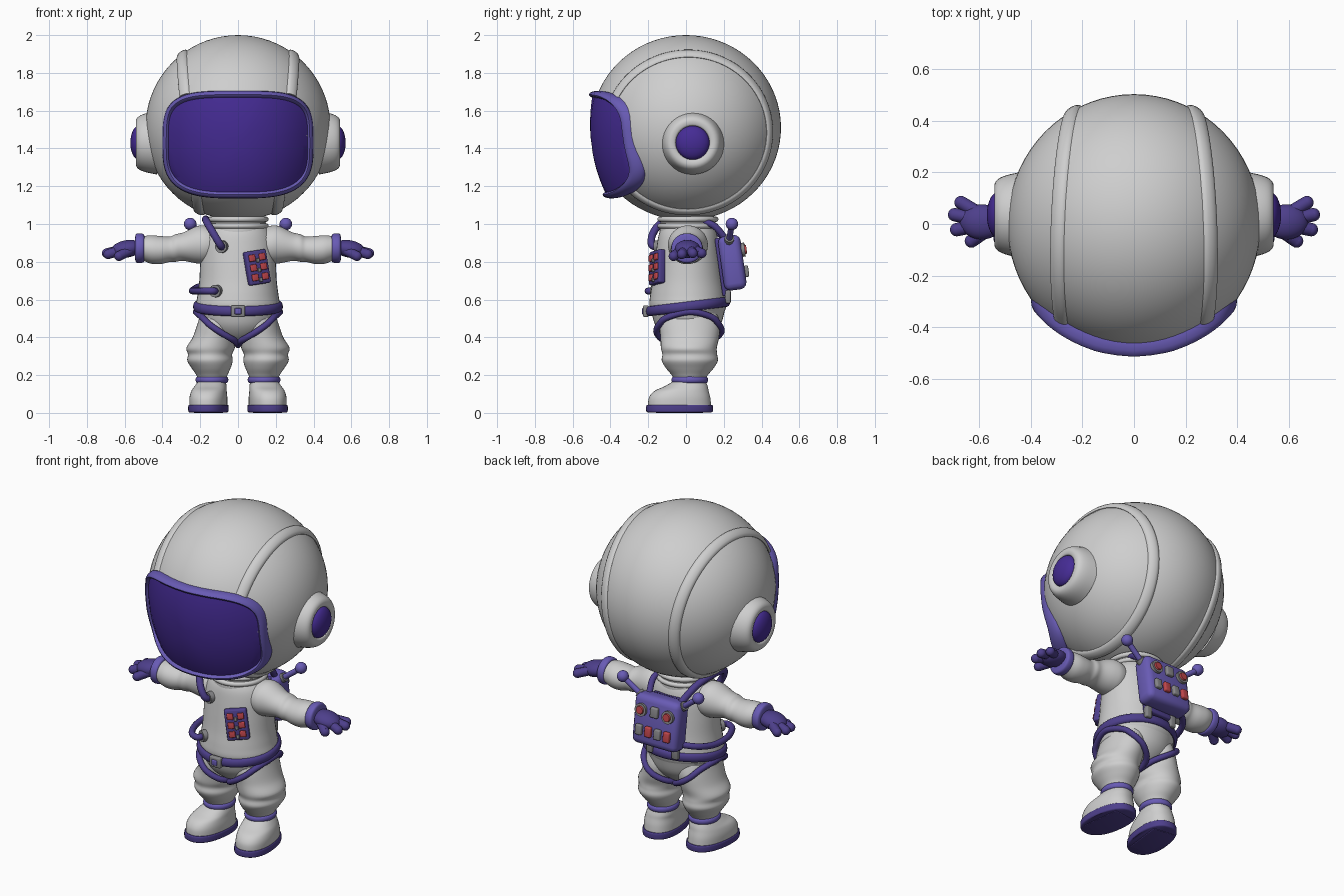
import bpy, bmesh, math
from mathutils import Vector, Matrix

if "Cube" in bpy.data.objects:
    bpy.data.objects.remove(bpy.data.objects["Cube"])

def material(name, r, g, b):
    m = bpy.data.materials.new(name)
    m.diffuse_color = (r, g, b, 1)
    m.use_nodes = True
    m.node_tree.nodes["Principled BSDF"].inputs["Base Color"].default_value = m.diffuse_color
    return m

WHITE = material("suit_white", .62, .62, .62)
VISOR = material("visor_violet", .06, .025, .30)
LIGHT = material("light_purple", .14, .105, .46)
DARK = material("dark_purple", .075, .05, .26)
RED = material("button_red", .52, .06, .07)
GREY = material("metal_grey", .24, .24, .25)
T, S = Matrix.Translation, lambda x, y, z: Matrix.Diagonal((x, y, z, 1))

def R(deg, axis):
    return Matrix.Rotation(math.radians(deg), 4, axis)

def finish(name, bm, mat, mirror=False, angle=40):
    bmesh.ops.recalc_face_normals(bm, faces=bm.faces[:])
    me = bpy.data.meshes.new(name)
    bm.to_mesh(me)
    bm.free()
    me.materials.append(mat)
    me.shade_smooth()
    me.set_sharp_from_angle(angle=math.radians(angle))
    ob = bpy.data.objects.new(name, me)
    bpy.context.collection.objects.link(ob)
    if mirror:
        ob.modifiers.new("mirror", 'MIRROR').use_mirror_merge = False
    return ob

def spline(pts, k=5, closed=False):
    """Catmull-Rom through tuples of any length."""
    n, out = len(pts), []
    for i in range(n if closed else n - 1):
        idx = [i - 1, i, i + 1, i + 2]
        idx = [j % n for j in idx] if closed else [min(max(j, 0), n - 1) for j in idx]
        quad = list(zip(*[pts[j] for j in idx]))
        for s in range(k):
            t = s / k
            out.append(tuple(.5 * (2 * b + (c - a) * t + (2 * a - 5 * b + 4 * c - d) * t * t
                       + (3 * b - a - 3 * c + d) * t ** 3) for a, b, c, d in quad))
    if not closed:
        out.append(tuple(pts[-1]))
    return out

def skin(bm, rings, closed=False):
    n, m = len(rings[0]), len(rings)
    for i in range(m if closed else m - 1):
        a, b = rings[i], rings[(i + 1) % m]
        for j in range(n):
            bm.faces.new((a[j], a[(j + 1) % n], b[(j + 1) % n], b[j]))
    if not closed:
        bm.faces.new(rings[0])
        bm.faces.new(rings[-1])

def power(v, p):
    return math.copysign(abs(v) ** (2 / p), v)

def loft(name, rows, mat, axis='Z', mirror=False, p=2, n=40, k=5):
    """Rows are (position on axis, centre 1, centre 2, radius 1, radius 2)."""
    bm, rings = bmesh.new(), []
    for h, c1, c2, r1, r2 in spline(rows, k):
        ring = []
        for j in range(n):
            a = math.tau * j / n
            u, v = c1 + r1 * power(math.cos(a), p), c2 + r2 * power(math.sin(a), p)
            ring.append(bm.verts.new((u, v, h) if axis == 'Z' else (h, u, v)))
        rings.append(ring)
    skin(bm, rings)
    return finish(name, bm, mat, mirror)

def tube(name, pts, ra, mat, rb=None, ref=(0, 0, 1), closed=False, mirror=False, k=6, balls=False, n=12):
    """Sweep an oval along a path: ra along ref, rb across it."""
    rb = rb or ra
    path = [Vector(q) for q in spline(pts, k, closed)]
    bm, rings, nrm, m = bmesh.new(), [], Vector(ref), len(path)
    for i, q in enumerate(path):
        t = (path[(i + 1) % m] - path[i - 1]) if closed else (path[min(i + 1, m - 1)] - path[max(i - 1, 0)])
        t.normalize()
        base = Vector(ref) if closed else nrm
        nrm = (base - t * base.dot(t)).normalized()
        side = t.cross(nrm)
        rings.append([bm.verts.new(q + nrm * ra * math.cos(a) + side * rb * math.sin(a))
                      for a in (math.tau * j / n for j in range(n))])
    skin(bm, rings, closed)
    if balls:
        for q in (path[0], path[-1]):
            bmesh.ops.create_uvsphere(bm, u_segments=16, v_segments=10, radius=ra, matrix=T(q))
    return finish(name, bm, mat, mirror)

def ball(name, loc, radii, mat, mirror=False, rot=Matrix(), seg=32):
    bm = bmesh.new()
    bmesh.ops.create_uvsphere(bm, u_segments=seg, v_segments=seg // 2, radius=1, matrix=T(loc) @ rot @ S(*radii))
    return finish(name, bm, mat, mirror)

def box(name, matrix, size, mat, bevel=.01, mirror=False):
    bm = bmesh.new()
    bmesh.ops.create_cube(bm, size=1, matrix=S(*size))
    bmesh.ops.bevel(bm, geom=bm.edges[:], offset=bevel, segments=3, profile=.5, affect='EDGES')
    bm.transform(matrix)
    return finish(name, bm, mat, mirror, 50)

def disc(name, matrix, r, depth, mat, mirror=False, r2=None):
    bm = bmesh.new()
    bmesh.ops.create_cone(bm, cap_ends=True, segments=28, radius1=r, radius2=r2 or r, depth=depth, matrix=matrix)
    return finish(name, bm, mat, mirror)

# Helmet with a raised seam on each side
HX, HY, HZ, HC = .49, .503, .49, 1.51
ball("helmet", (0, 0, HC), (HX, HY, HZ), WHITE, seg=72)
seam = []
for i in range(30):
    a = math.radians(155 - 290 * i / 29)
    x = .25 + .045 * math.sin(a) - .015 * math.cos(a)
    r = math.sqrt(1 - (x / HX) ** 2)
    seam.append((x, HY * r * math.cos(a), HC + HZ * r * math.sin(a)))
tube("helmet_seam", seam, .015, WHITE, rb=.032, ref=(.5, -.7, .4), mirror=True, k=3)

# Visor: rounded outline wrapped on a bulging surface
def visor_point(a, s=1, off=0):
    p = 4 if math.sin(a) > 0 else 3.2
    x, z = .38 * s * power(math.cos(a), p), 1.42 + .265 * s * power(math.sin(a), p)
    return (x, off - math.sqrt(.258 - 1.08 * x * x - .57 * (z - 1.53) ** 2), z)

angles = [math.tau * i / 72 for i in range(72)]
bm = bmesh.new()
layers = [(1, .09), (1, 0), (.9, 0), (.78, 0), (.64, 0), (.48, 0), (.3, 0), (.12, 0)]
skin(bm, [[bm.verts.new(visor_point(a, s, off)) for a in angles] for s, off in layers])
finish("visor", bm, VISOR)
tube("visor_frame", [visor_point(a, 1, .025) for a in angles], .045, LIGHT, rb=.02,
     ref=(0, 1, 0), closed=True, k=2)

# Ear caps
loft("ear_cap", [(.43, .035, 1.43, .168, .168), (.49, .035, 1.43, .155, .155), (.525, .035, 1.43, .14, .14),
                 (.54, .035, 1.43, .12, .12), (.538, .035, 1.43, .096, .096), (.525, .035, 1.43, .088, .088)],
     WHITE, 'X', True)
ball("ear_dome", (.525, .035, 1.43), (.045, .09, .09), VISOR, True)

# Neck, torso and pelvis
loft("neck", [(.94, 0, .01, .15, .15), (.99, 0, .01, .15, .148), (1.06, 0, .01, .135, .135)], WHITE)
for z in (.99, 1.025):
    tube("neck_ring", [(.148 * math.cos(a), .01 + .148 * math.sin(a), z) for a in angles[::6]],
         .014, WHITE, closed=True)
loft("torso", [(.50, 0, .01, .19, .175), (.56, 0, .01, .222, .203), (.62, 0, .01, .215, .2),
               (.70, 0, .01, .205, .187), (.80, 0, .01, .2, .175), (.88, 0, .01, .195, .165),
               (.94, 0, .01, .18, .155), (.98, 0, .01, .155, .14), (1.02, 0, .01, .12, .12)], WHITE)
loft("pelvis", [(.355, 0, .01, .03, .04), (.38, 0, .01, .085, .09), (.42, 0, .01, .15, .14),
                (.47, 0, .01, .195, .175), (.54, 0, .01, .22, .195)], WHITE)

# Baggy trouser legs, ankle rings and boots
loft("leg", [(.54, .105, .02, .09, .14), (.47, .11, .02, .105, .16), (.40, .125, .02, .115, .155),
             (.345, .145, .015, .128, .148), (.31, .148, .02, .117, .145), (.275, .148, .02, .12, .148),
             (.235, .142, .02, .102, .125), (.195, .138, .02, .08, .092), (.16, .138, .02, .07, .08)],
     WHITE, mirror=True)
tube("ankle_ring", [(.138 + .074 * math.cos(a), .02 + .084 * math.sin(a), .175) for a in angles[::6]],
     .018, LIGHT, rb=.013, closed=True, mirror=True)
boot = loft("boot", [(.035, .15, -.035, .098, .168), (.08, .15, -.035, .098, .163), (.115, .148, -.025, .092, .145),
                     (.14, .143, 0, .084, .115), (.168, .138, .02, .072, .085)], WHITE, mirror=True, p=2.3)
sole = loft("boot_sole", [(.003, .15, -.035, .099, .170), (.01, .15, -.035, .104, .177), (.036, .15, -.035, .104, .177),
                          (.043, .15, -.035, .100, .172)], DARK, mirror=True, p=2.3)
heel = box("sole_tread", T((.15, -.035, .006)), (.13, .24, .012), DARK, .004, True)
for ob in (boot, sole, heel):
    ob.data.transform(T((.145, .02, 0)) @ R(7, 'Z') @ T((-.145, -.02, 0)))

# Sleeves, cuffs and gloves
loft("sleeve", [(.10, .01, .89, .085, .08), (.17, .01, .89, .105, .1), (.22, .01, .89, .1, .098),
                (.29, .005, .88, .083, .075), (.33, .005, .873, .083, .073), (.36, .005, .866, .078, .067),
                (.41, .005, .862, .085, .074), (.46, .005, .865, .085, .075), (.51, .005, .872, .07, .062)],
     WHITE, 'X', True)
loft("cuff", [(.495, .005, .872, .06, .06), (.5, .005, .872, .078, .074), (.52, .005, .872, .083, .079),
              (.54, .005, .872, .078, .074), (.546, .005, .872, .05, .05)], LIGHT, 'X', True)
ball("glove_palm", (.59, .008, .868), (.085, .068, .046), DARK, True, R(10, 'Y'))
for tip, root in [((.67, .083, .845), (.59, .035, .87)), ((.695, .036, .845), (.6, .018, .87)),
                  ((.687, -.022, .84), (.6, -.005, .868)), ((.63, -.066, .83), (.57, -.025, .86))]:
    tube("glove_finger", [root, tip], .026, DARK, mirror=True, balls=True)

# Belt, buckle and leg straps
tube("belt", [(.222 * math.cos(a), .01 + .208 * math.sin(a), .563 + .025 * math.sin(a)) for a in angles[::4]],
     .026, DARK, rb=.016, closed=True, k=3)
box("buckle", T((0, -.212, .538)), (.075, .03, .062), GREY, .008)
box("buckle_centre", T((0, -.226, .538)), (.036, .016, .032), LIGHT, .005)
tube("leg_strap", [(.222, .02, .535), (.19, -.10, .505), (.15, -.142, .467), (.09, -.155, .425), (.02, -.11, .383),
                   (.0, .02, .36), (.02, .13, .383), (.09, .185, .425), (.15, .175, .467), (.19, .13, .51)],
     .017, DARK, closed=True, mirror=True)

# Chest panel with two columns of buttons
P = T((.10, -.152, .77)) @ R(26, 'Z') @ R(-5, 'X') @ R(-8, 'Y')
box("chest_panel", P, (.125, .04, .18), DARK, .01)
for row in range(3):
    for col in (-1, 1):
        box("panel_button", P @ T((col * .03, -.022, .052 - row * .052)), (.036, .016, .036), RED, .005)
    box("panel_switch", P @ T((0, -.022, .036 - row * .052)), (.017, .018, .022), GREY, .004)

# Hoses with their ports
tube("chest_hose", [(-.085, -.13, .88), (-.093, -.18, .888), (-.13, -.175, .95), (-.165, -.12, 1.01),
                    (-.17, 0, 1.025), (-.15, .12, 1.0), (-.11, .21, .92)], .02, DARK)
tube("waist_hose", [(-.115, -.14, .645), (-.13, -.2, .645), (-.19, -.17, .645), (-.236, -.06, .645),
                    (-.238, .07, .65), (-.2, .18, .67), (-.11, .25, .69)], .018, DARK)
tube("shoulder_strap", [(.1, .21, .92), (.115, .15, .99), (.1, .07, 1.02)], .018, DARK)
disc("hose_port", T((-.085, -.145, .88)) @ R(-20, 'Z') @ R(90, 'X'), .033, .035, GREY)
disc("hose_port", T((-.115, -.16, .645)) @ R(-28, 'Z') @ R(90, 'X'), .033, .035, GREY)

# Backpack, back plate, controls and antennas
B = T((0, .245, .795)) @ R(8, 'X')
box("backpack", B, (.30, .12, .29), LIGHT, .035)
box("back_plate", B @ T((0, -.055, -.015)), (.2, .04, .31), DARK, .01)
for x in (-.09, .09):
    disc("knob_rim", B @ T((x, .063, .06)) @ R(-90, 'X'), .037, .025, GREY)
    disc("knob", B @ T((x, .072, .06)) @ R(-90, 'X'), .029, .026, RED, r2=.022)
box("pack_switch", B @ T((0, .065, .065)), (.05, .03, .06), GREY, .008)
for i, mat in enumerate((GREY, RED, GREY, RED)):
    box("pack_button", B @ T((.093 - i * .062, .065, -.055)), (.042, .03, .06), mat, .008)
box("belt_connector", T((.085, .222, .615)), (.04, .03, .07), GREY, .008, True)
tube("antenna", [(.115, .225, .895), (.255, .243, 1.0)], .016, LIGHT, mirror=True)
tube("antenna_base", [(.115, .225, .895), (.155, .23, .925)], .026, GREY, mirror=True)
ball("antenna_ball", (.253, .243, 1.0), (.033, .033, .033), LIGHT, True, seg=24)
